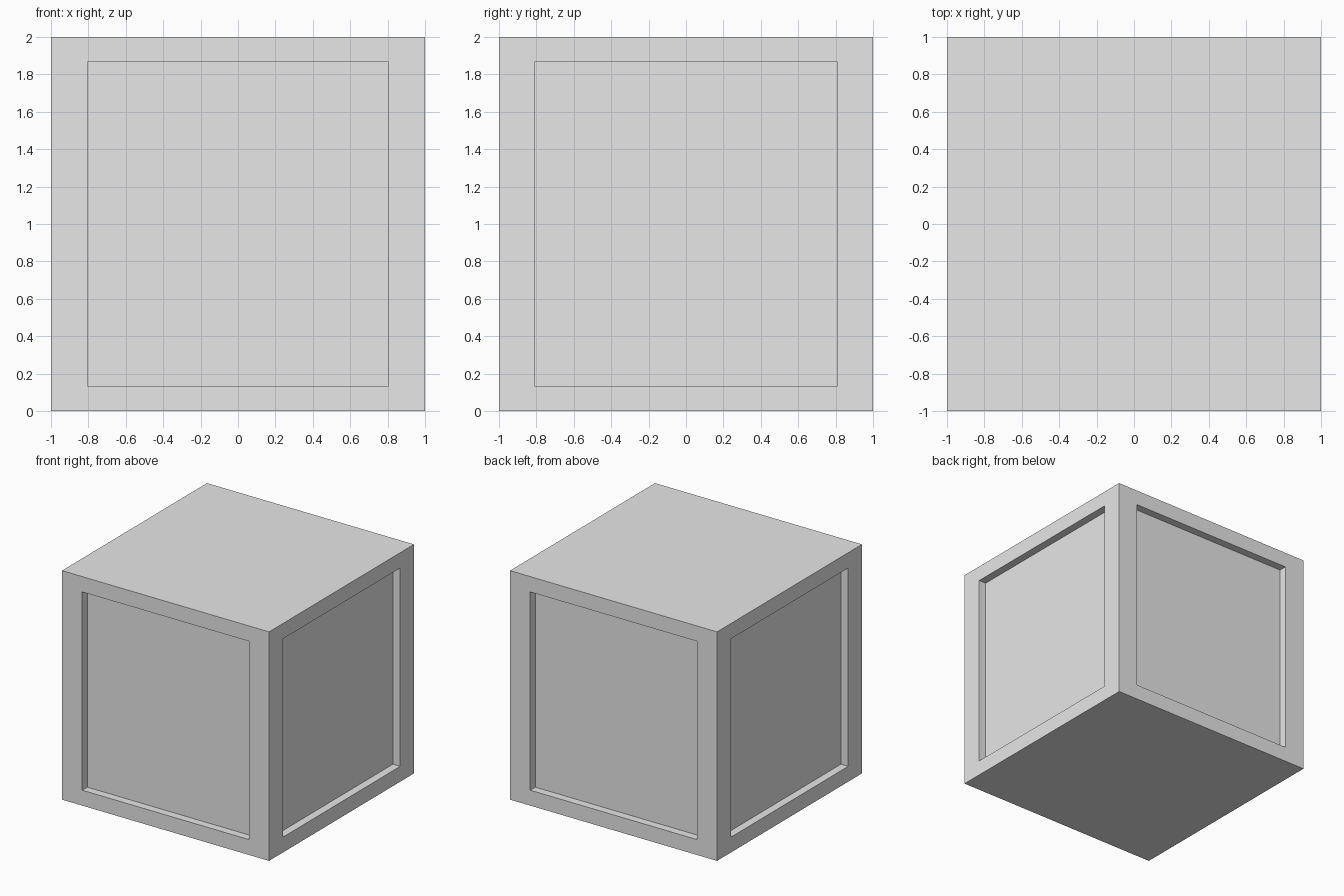
import bpy
import bmesh
from mathutils import Vector

HALF = 1.0           # half the edge length of the cube
HALF_X = 0.805       # half width of the front and back panels
HALF_Y = 0.81        # half width of the side panels
HALF_Z = 0.81        # half height of every panel
DEPTH = 0.07         # how far the panels are sunk

default = bpy.data.objects.get("Cube")
if default:
    bpy.data.objects.remove(default, do_unlink=True)

# Plain grey material
grey = bpy.data.materials.new("plain grey")
grey.use_nodes = True
colour = (0.8, 0.8, 0.8, 1.0)
grey.diffuse_color = colour
grey.node_tree.nodes["Principled BSDF"].inputs["Base Color"].default_value = colour

# Solid cube whose four upright faces get a sunken square panel
bm = bmesh.new()
bmesh.ops.create_cube(bm, size=2 * HALF)
walls = [f for f in bm.faces if abs(f.normal.z) < 0.5]
for wall in walls:
    normal = wall.normal.copy()
    half_width = HALF_X if abs(normal.y) > 0.5 else HALF_Y
    # Frame around the panel
    bmesh.ops.inset_region(bm, faces=[wall], thickness=HALF - HALF_Z)
    for v in wall.verts:
        for axis in range(2):
            if abs(normal[axis]) < 0.5:
                v.co[axis] = half_width if v.co[axis] > 0 else -half_width
    # Straight recess walls, then the sunken panel
    bmesh.ops.inset_region(bm, faces=[wall], thickness=0)
    bmesh.ops.translate(bm, verts=wall.verts, vec=-DEPTH * normal)
bmesh.ops.translate(bm, verts=bm.verts, vec=Vector((0, 0, HALF)))
bmesh.ops.recalc_face_normals(bm, faces=bm.faces)

mesh = bpy.data.meshes.new("panelled_cube")
bm.to_mesh(mesh)
bm.free()
mesh.materials.append(grey)
cube = bpy.data.objects.new("panelled_cube", mesh)
bpy.context.collection.objects.link(cube)
